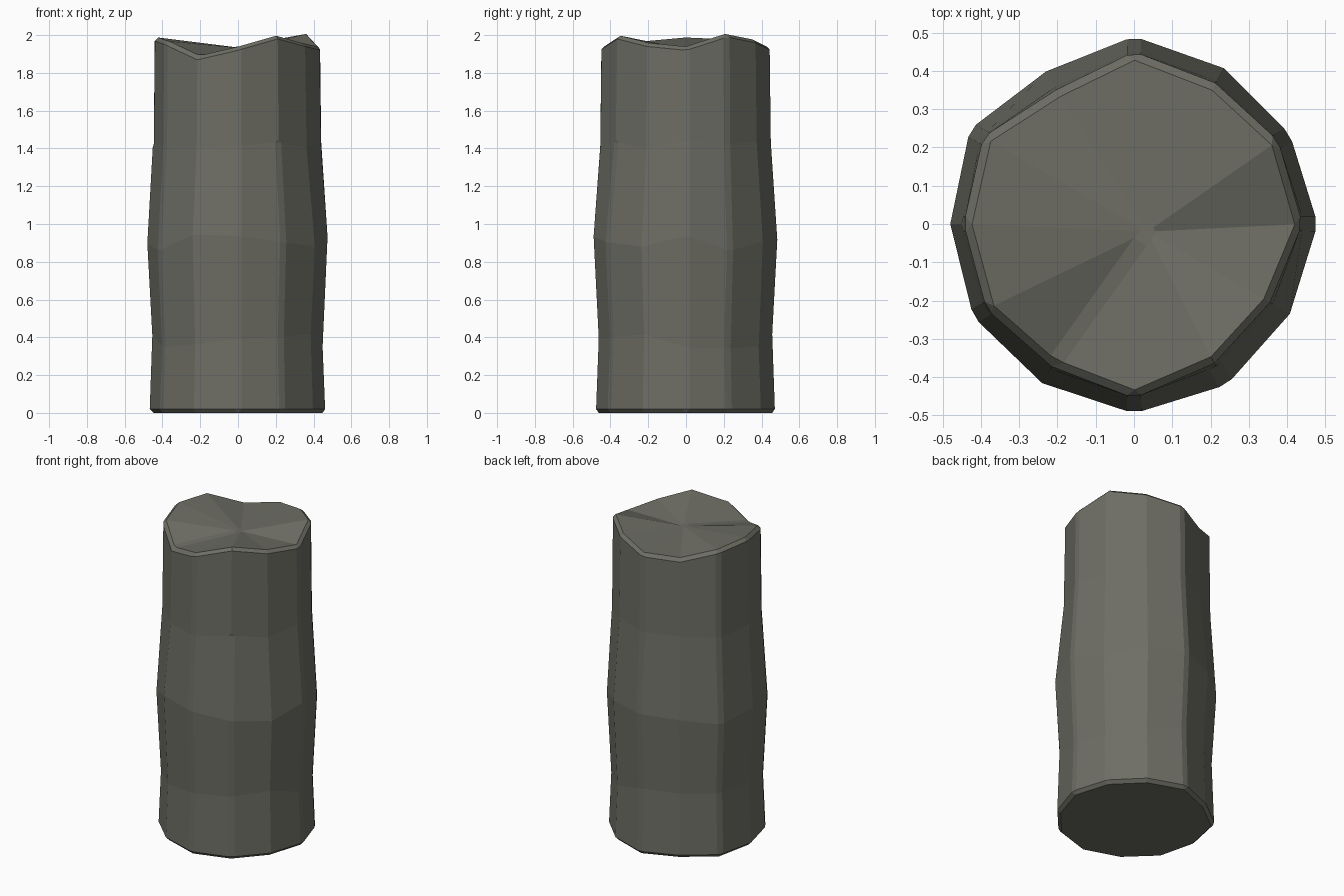
import bpy, bmesh, math, random
from mathutils import Vector

if "Cube" in bpy.data.objects:
    bpy.data.objects.remove(bpy.data.objects["Cube"], do_unlink=True)

random.seed(4)
SIDES = 12

# Column shape, counter-clockwise from +x: widest radius, rim radius, rim height
belly = [.48, .47, .47, .49, .46, .495, .48, .485, .48, .495, .485, .47]
rim = [.44, .435, .425, .45, .405, .455, .445, .445, .43, .455, .42, .41]
rim_z = [1.94, 2.01, 1.98, 1.94, 1.92, 1.98, 1.99, 1.97, 1.89, 1.94, 2.0, 1.96]

# Each ring: height, share of rim radius, scale, height jitter
rings = [(0, 0, .975, 0), (.38, 0, .945, .05), (.9, 0, 1, .05), (1.42, .85, 1, .02)]


def on_circle(i, radius, z):
    angle = math.tau * i / SIDES
    return Vector((radius * math.cos(angle), radius * math.sin(angle), z))


def stone_material():
    mat = bpy.data.materials.new("grey stone")
    mat.use_nodes = True
    colour = (.155, .155, .13, 1)
    mat.diffuse_color = colour
    bsdf = mat.node_tree.nodes["Principled BSDF"]
    bsdf.inputs["Base Color"].default_value = colour
    bsdf.inputs["Roughness"].default_value = .9
    return mat


# Rough column body, ring by ring
bm = bmesh.new()
loops = []
for z, share, scale, jitter in rings:
    loops.append([
        bm.verts.new(on_circle(i, scale * (belly[i] + share * (rim[i] - belly[i])),
                               z + random.uniform(-jitter, jitter)))
        for i in range(SIDES)])
loops.append([bm.verts.new(on_circle(i, rim[i], rim_z[i])) for i in range(SIDES)])

for low, high in zip(loops, loops[1:]):
    for i in range(SIDES):
        j = (i + 1) % SIDES
        bm.faces.new((low[i], low[j], high[j], high[i]))

# Broken top as a fan, and flat base
centre = bm.verts.new((.035, -.02, 1.93))
for i in range(SIDES):
    bm.faces.new((loops[-1][i], loops[-1][(i + 1) % SIDES], centre))
bm.faces.new(reversed(loops[0]))

mesh = bpy.data.meshes.new("stone_column")
bm.to_mesh(mesh)
bm.free()
column = bpy.data.objects.new("stone_column", mesh)
bpy.context.collection.objects.link(column)
mesh.materials.append(stone_material())

# Worn, chamfered edges
bevel = column.modifiers.new("worn_edges", 'BEVEL')
bevel.width = .02
bevel.segments = 1
bevel.limit_method = 'ANGLE'
bevel.angle_limit = math.radians(27)
